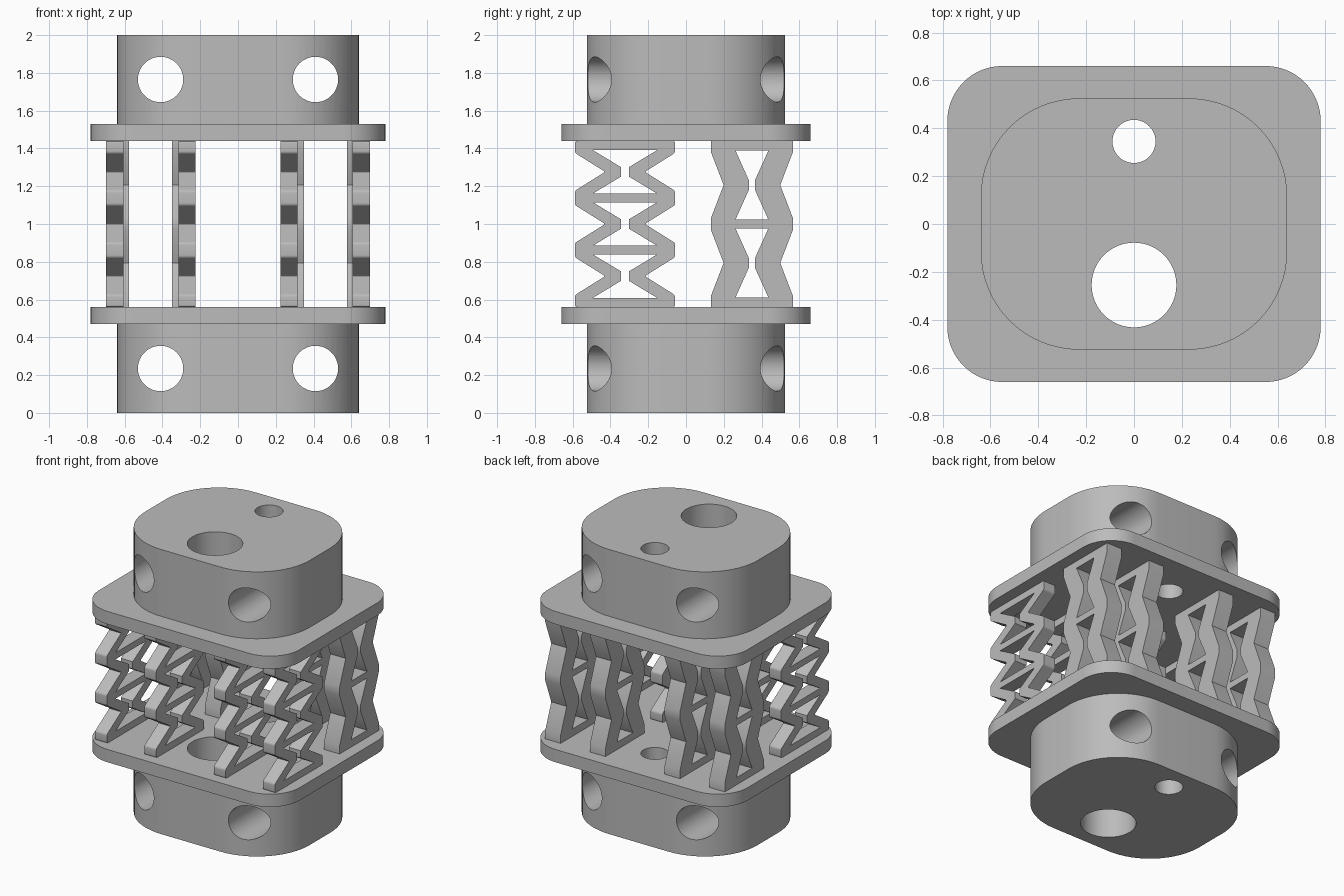
import bpy, bmesh, math
from mathutils import Matrix, Vector

cube = bpy.data.objects.get("Cube")
if cube:
    bpy.data.objects.remove(cube)

gray = bpy.data.materials.new("plain gray")
gray.use_nodes = True
COLOR = (0.5, 0.5, 0.5, 1)
gray.diffuse_color = COLOR
gray.node_tree.nodes["Principled BSDF"].inputs["Base Color"].default_value = COLOR


def circle(cx, cy, r, n=64):
    return [(cx + r * math.cos(math.tau * i / n), cy + r * math.sin(math.tau * i / n))
            for i in range(n)]


def rounded_rect(hx, hy, r, n=16):
    pts = []
    for k, (sx, sy) in enumerate([(1, 1), (-1, 1), (-1, -1), (1, -1)]):
        for i in range(n + 1):
            a = math.pi / 2 * (k + i / n)
            pts.append((sx * (hx - r) + r * math.cos(a), sy * (hy - r) + r * math.sin(a)))
    return pts


def soften(pts, cut, n=4):
    """Round every corner of a closed outline."""
    if not cut:
        return pts
    out = []
    for i, p in enumerate(pts):
        p = Vector(p)
        a = p + (Vector(pts[i - 1]) - p).normalized() * cut
        b = p + (Vector(pts[(i + 1) % len(pts)]) - p).normalized() * cut
        for j in range(n + 1):
            t = j / n
            out.append(tuple(a * (1 - t) ** 2 + p * 2 * t * (1 - t) + b * t * t))
    return out


def extrude(name, loops, thickness, matrix):
    """Solid plate from an outline and the holes inside it."""
    curve = bpy.data.curves.new(name, "CURVE")
    curve.dimensions = "2D"
    curve.fill_mode = "BOTH"
    curve.extrude = thickness / 2
    for loop in loops:
        spline = curve.splines.new("POLY")
        spline.points.add(len(loop) - 1)
        for point, (x, y) in zip(spline.points, loop):
            point.co = (x, y, 0, 1)
        spline.use_cyclic_u = True
    temp = bpy.data.objects.new(name + "_outline", curve)
    bpy.context.collection.objects.link(temp)
    bpy.context.view_layer.update()
    mesh = bpy.data.meshes.new_from_object(
        temp.evaluated_get(bpy.context.evaluated_depsgraph_get()))
    bpy.data.objects.remove(temp)
    bpy.data.curves.remove(curve)

    bm = bmesh.new()
    bm.from_mesh(mesh)
    bmesh.ops.remove_doubles(bm, verts=bm.verts, dist=1e-4)
    bmesh.ops.transform(bm, matrix=matrix, verts=bm.verts)
    bmesh.ops.recalc_face_normals(bm, faces=bm.faces)
    bm.to_mesh(mesh)
    bm.free()
    mesh.name = name
    mesh.materials.clear()
    mesh.materials.append(gray)
    obj = bpy.data.objects.new(name, mesh)
    bpy.context.collection.objects.link(obj)
    return obj


def smooth(obj):
    bpy.ops.object.select_all(action="DESELECT")
    obj.select_set(True)
    bpy.context.view_layer.objects.active = obj
    bpy.ops.object.shade_smooth_by_angle(angle=math.radians(25))


# Side bores, shared by both end blocks
bores = []
for x in (-0.41, 0.41):
    for z in (0.235, 1.765):
        bpy.ops.mesh.primitive_cylinder_add(vertices=64, radius=0.12, depth=2,
                                            location=(x, 0, z),
                                            rotation=(math.pi / 2, 0, 0))
        bore = bpy.context.object
        bore.name = "bore_cutter"
        bore.data.materials.append(gray)
        bore.hide_render = True
        bore.hide_set(True)
        bores.append(bore)

# End blocks and flange plates, with two vertical holes
holes = [circle(0, 0.345, 0.09), circle(0, -0.255, 0.177)]
for level, block_z, flange_z in (("lower", 0.235, 0.515), ("upper", 1.765, 1.485)):
    block = extrude(level + "_block", [rounded_rect(0.64, 0.525, 0.41)] + holes,
                    0.47, Matrix.Translation((0, 0, block_z)))
    for bore in bores:
        if abs(bore.location.z - block_z) < 0.1:
            cut = block.modifiers.new("bore", "BOOLEAN")
            cut.operation = "DIFFERENCE"
            cut.solver = "EXACT"
            cut.object = bore
    bpy.context.view_layer.update()
    cut_mesh = bpy.data.meshes.new_from_object(
        block.evaluated_get(bpy.context.evaluated_depsgraph_get()))
    block.modifiers.clear()
    block.data = cut_mesh
    smooth(block)
    smooth(extrude(level + "_flange", [rounded_rect(0.78, 0.66, 0.23)] + holes,
                   0.09, Matrix.Translation((0, 0, flange_z))))
for bore in bores:
    bpy.data.objects.remove(bore)


def lattice(name, x, y, width, cells, pitch, outer, notch, tip, window, rise, cut):
    """Folded strip of hourglass cells joined by crossbars."""
    centers = [1 + pitch * (i - (cells - 1) / 2) for i in range(cells)]
    half = pitch / 2 - 0.023
    side = [(outer, 0.56)]
    for c in centers:
        side += [(outer, c - rise), (notch, c), (outer, c + rise)]
    side.append((outer, 1.44))
    mirrored = [(-u, z) for u, z in reversed(side)]
    loops = [soften(side + mirrored, cut)]
    for c in centers:
        right = [(window, c - half), (tip, c - 0.025), (tip, c + 0.025), (window, c + half)]
        loops.append(right + [(-u, z) for u, z in reversed(right)])
    # Outline runs in y and z, thickness runs in x
    matrix = Matrix(((0, 0, 1, x), (1, 0, 0, y), (0, 1, 0, 0), (0, 0, 0, 1)))
    smooth(extrude(name, loops, width, matrix))


# Front strips have three cells, back strips have two taller ones
for side, s in (("left", 1), ("right", -1)):
    for place, front_x, back_x in (("outer", 0.653, 0.638), ("inner", 0.27, 0.29)):
        lattice(f"front_{side}_{place}_lattice", s * front_x, -0.323, 0.092, 3, 0.276,
                0.265, 0.105, 0.021, 0.17, 0.1, 0.012)
        lattice(f"back_{side}_{place}_lattice", s * back_x, 0.349, 0.12, 2, 0.412,
                0.217, 0.15, 0.016, 0.087, 0.175, 0)
